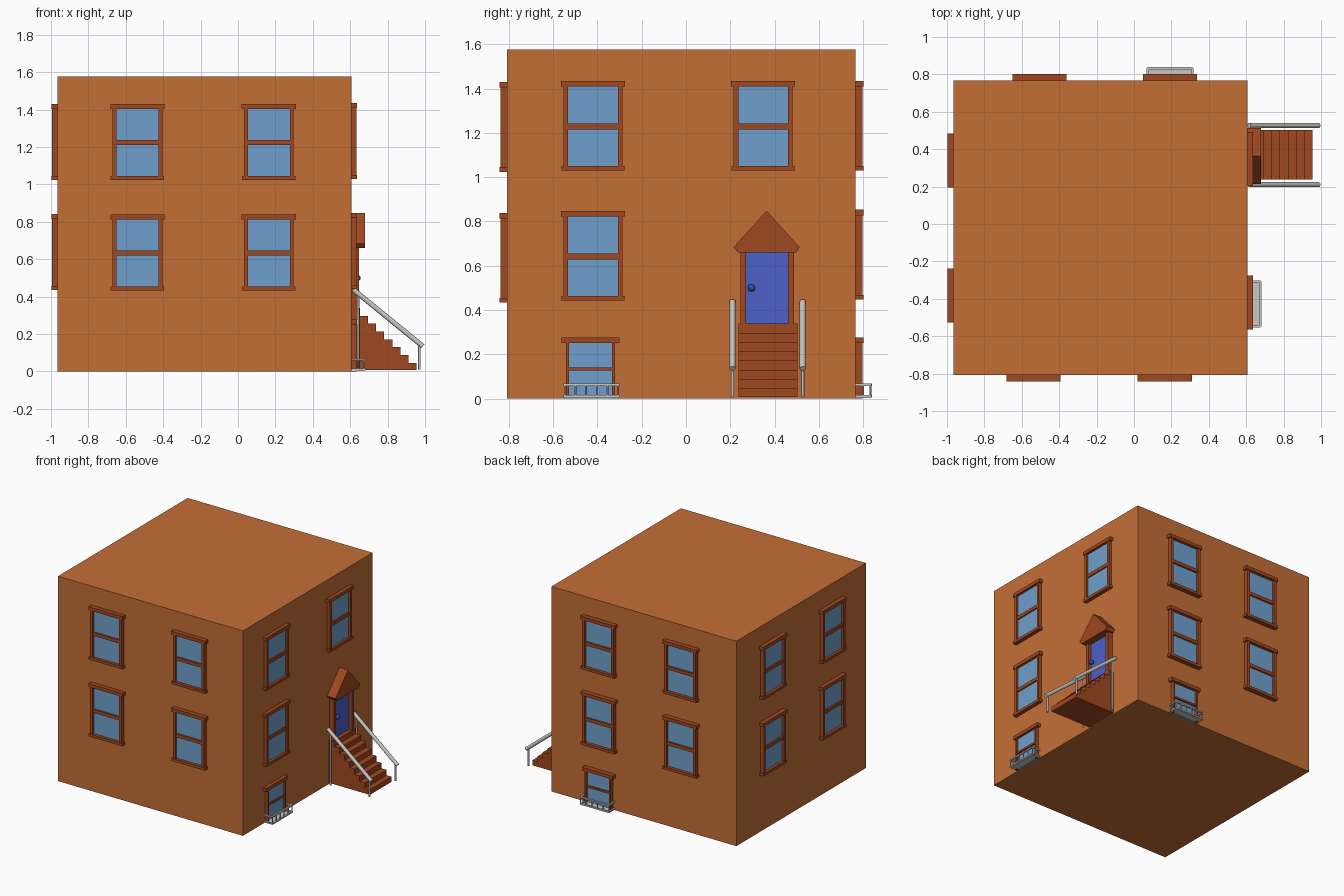
import bpy, bmesh, math
from mathutils import Vector, Matrix

cube = bpy.data.objects.get("Cube")
if cube:
    bpy.data.objects.remove(cube, do_unlink=True)


def material(name, rgb):
    m = bpy.data.materials.new(name)
    m.use_nodes = True
    m.diffuse_color = (*rgb, 1)
    m.node_tree.nodes["Principled BSDF"].inputs["Base Color"].default_value = (*rgb, 1)
    return m


BRICK = material("orange brick", (0.55, 0.156, 0.037))
TRIM = material("brown trim", (0.35, 0.065, 0.014))
GLASS = material("sky blue glass", (0.162, 0.352, 0.604))
DOOR = material("blue door paint", (0.072, 0.117, 0.578))
KNOB = material("dark blue knob", (0.035, 0.08, 0.3))
METAL = material("light grey metal", (0.58, 0.58, 0.57))


def box(bm, x, y, z, mat=0):
    """Box between (low, high) pairs on each axis."""
    size = [b - a for a, b in (x, y, z)]
    mid = [(a + b) / 2 for a, b in (x, y, z)]
    verts = bmesh.ops.create_cube(bm, size=1, matrix=Matrix.Translation(mid) @ Matrix.Diagonal((*size, 1)))["verts"]
    for f in {f for v in verts for f in v.link_faces}:
        f.material_index = mat


def rod(bm, a, b, r, sides=16):
    """Round bar between two points."""
    a, b = Vector(a), Vector(b)
    turn = (b - a).to_track_quat("Z", "Y").to_matrix().to_4x4()
    bmesh.ops.create_cone(bm, cap_ends=True, segments=sides, radius1=r, radius2=r,
                          depth=(b - a).length, matrix=Matrix.Translation((a + b) / 2) @ turn)


def prism(bm, profile, axis_pts):
    """Extrude a closed profile; axis_pts maps a profile point to its start and end."""
    ends = [[bm.verts.new(axis_pts(p)[i]) for p in profile] for i in (0, 1)]
    bm.faces.new(ends[0])
    bm.faces.new(ends[1][::-1])
    for i in range(len(profile)):
        j = (i + 1) % len(profile)
        bm.faces.new((ends[0][i], ends[1][i], ends[1][j], ends[0][j]))
    bmesh.ops.recalc_face_normals(bm, faces=bm.faces)


def mesh(name, bm, *mats):
    me = bpy.data.meshes.new(name)
    bm.to_mesh(me)
    bm.free()
    for m in mats:
        me.materials.append(m)
    return me


def place(name, me, loc=(0, 0, 0), turn=0, depth=1, smooth=False):
    ob = bpy.data.objects.new(name, me)
    bpy.context.collection.objects.link(ob)
    ob.location, ob.rotation_euler.z, ob.scale.y = loc, turn, depth
    if smooth:
        bpy.ops.object.select_all(action="DESELECT")
        ob.select_set(True)
        bpy.context.view_layer.objects.active = ob
        bpy.ops.object.shade_smooth_by_angle(angle=math.radians(40))
    return ob


# Main block
X0, X1, Y0, Y1, TOP = -0.965, 0.608, -0.808, 0.766, 1.576
bm = bmesh.new()
box(bm, (X0, X1), (Y0, Y1), (0, TOP))
place("house_block", mesh("house_block", bm, BRICK))

# Tall window, facing -y with its back on y = 0 and its foot on z = 0
H = 0.406
bm = bmesh.new()
box(bm, (-0.145, 0.145), (-0.034, 0), (H - 0.026, H))
box(bm, (-0.143, 0.143), (-0.034, 0), (0, 0.021))
for s in (-1, 1):
    box(bm, sorted((s * 0.112, s * 0.133)), (-0.03, 0), (0.021, H - 0.026))
box(bm, (-0.112, 0.112), (-0.024, 0), (0.187, 0.213))
box(bm, (-0.112, 0.112), (-0.012, 0), (0.021, H - 0.026), 1)
tall_window = mesh("tall_window", bm, TRIM, GLASS)

# Basement window
bm = bmesh.new()
box(bm, (-0.131, 0.131), (-0.034, 0), (0.251, 0.277))
for s in (-1, 1):
    box(bm, sorted((s * 0.098, s * 0.11)), (-0.03, 0), (0, 0.251))
box(bm, (-0.098, 0.098), (-0.024, 0), (0.126, 0.14))
box(bm, (-0.098, 0.098), (-0.012, 0), (0, 0.251), 1)
basement_window = mesh("basement_window", bm, TRIM, GLASS)

# Low guard around a basement window
bm = bmesh.new()
W, D = 0.12, 0.069
box(bm, (-W, W), (-D, 0), (0.003, 0.01))
for z in (0.011, 0.063):
    box(bm, (-W, W), (-D - 0.004, -D + 0.008), (z - 0.005, z + 0.005))
    for s in (-1, 1):
        box(bm, (s * W - 0.006, s * W + 0.006), (-D, 0), (z - 0.005, z + 0.005))
for i in range(6):
    x = -W + 2 * W * i / 5
    rod(bm, (x, -D + 0.002, 0.01), (x, -D + 0.002, 0.065), 0.004, 8)
for s in (-1, 1):
    rod(bm, (s * W, -D / 2, 0.01), (s * W, -D / 2, 0.065), 0.004, 8)
guard = mesh("window_guard", bm, METAL)

# Window rows on every wall: turn, depth factor, columns, storey heights, position on wall
walls = {
    "front": (0, 1, (-0.538, 0.165), (0.433, 1.024), lambda u: (u, Y0)),
    "right": (math.pi / 2, 0.86, (-0.42, 0.348), (0.442, 1.029), lambda u: (X1, u)),
    "back": (math.pi, 1.06, (0.193, -0.505), (0.447, 1.029), lambda u: (u, Y1)),
    "left": (-math.pi / 2, 0.98, (-0.382, 0.34), (0.436, 1.024), lambda u: (X0, u)),
}
for side, (turn, depth, columns, floors, at) in walls.items():
    for c, u in enumerate(columns):
        for f, z in enumerate(floors):
            # The entrance takes the place of one lower window
            if side == "right" and c == 1 and f == 0:
                continue
            place(f"{side}_window_{c}_{f}", tall_window, (*at(u), z), turn, depth)
for side, u in (("right", -0.431), ("back", 0.193)):
    turn, depth, _, _, at = walls[side]
    place(f"{side}_basement_window", basement_window, (*at(u), 0), turn, depth)
    place(f"{side}_window_guard", guard, (*at(u + (0.004 if side == "right" else 0)), 0), turn)

# Door with its frame
MID, STEP_TOP = 0.366, 0.339
bm = bmesh.new()
box(bm, (X1, X1 + 0.038), (0.246, 0.27), (STEP_TOP, 0.66))
box(bm, (X1, X1 + 0.038), (0.46, 0.488), (STEP_TOP, 0.66))
box(bm, (X1, X1 + 0.015), (0.27, 0.46), (STEP_TOP, 0.66), 1)
place("front_door", mesh("front_door", bm, TRIM, DOOR))

bm = bmesh.new()
bmesh.ops.create_uvsphere(bm, u_segments=16, v_segments=10, radius=0.017,
                          matrix=Matrix.Translation((X1 + 0.031, 0.296, 0.5)))
place("door_knob", mesh("door_knob", bm, KNOB), smooth=True)

# Gabled hood over the door
bm = bmesh.new()
gable = [(0.235, 0.66), (0.499, 0.66), (0.513, 0.684), (0.364, 0.848), (0.215, 0.684)]
prism(bm, gable, lambda p: ((X1, *p), (X1 + 0.072, *p)))
place("door_hood", mesh("door_hood", bm, TRIM))

# Stairs as one stepped profile
STEPS, RUN, RISE, FOOT = 8, 0.0434, 0.0418, 0.008
profile = [(X1, FOOT)]
for i in range(STEPS):
    z = STEP_TOP - i * RISE
    profile += [(X1 + i * RUN, z), (X1 + (i + 1) * RUN, z)]
profile.append((X1 + STEPS * RUN, FOOT))
bm = bmesh.new()
prism(bm, profile, lambda p: ((p[0], 0.238, p[1]), (p[0], 0.503, p[1])))
place("entrance_stairs", mesh("entrance_stairs", bm, TRIM))

# Handrails on slim posts
for name, y in (("right_handrail", 0.21), ("left_handrail", 0.527)):
    top, low = Vector((0.616, y, 0.438)), Vector((0.988, y, 0.135))
    bm = bmesh.new()
    rod(bm, top, low, 0.0135)
    for x in (0.642, 0.97):
        p = top.lerp(low, (x - top.x) / (low.x - top.x))
        rod(bm, (x, y, 0.01), p, 0.007, 12)
    place(name, mesh(name, bm, METAL), smooth=True)
